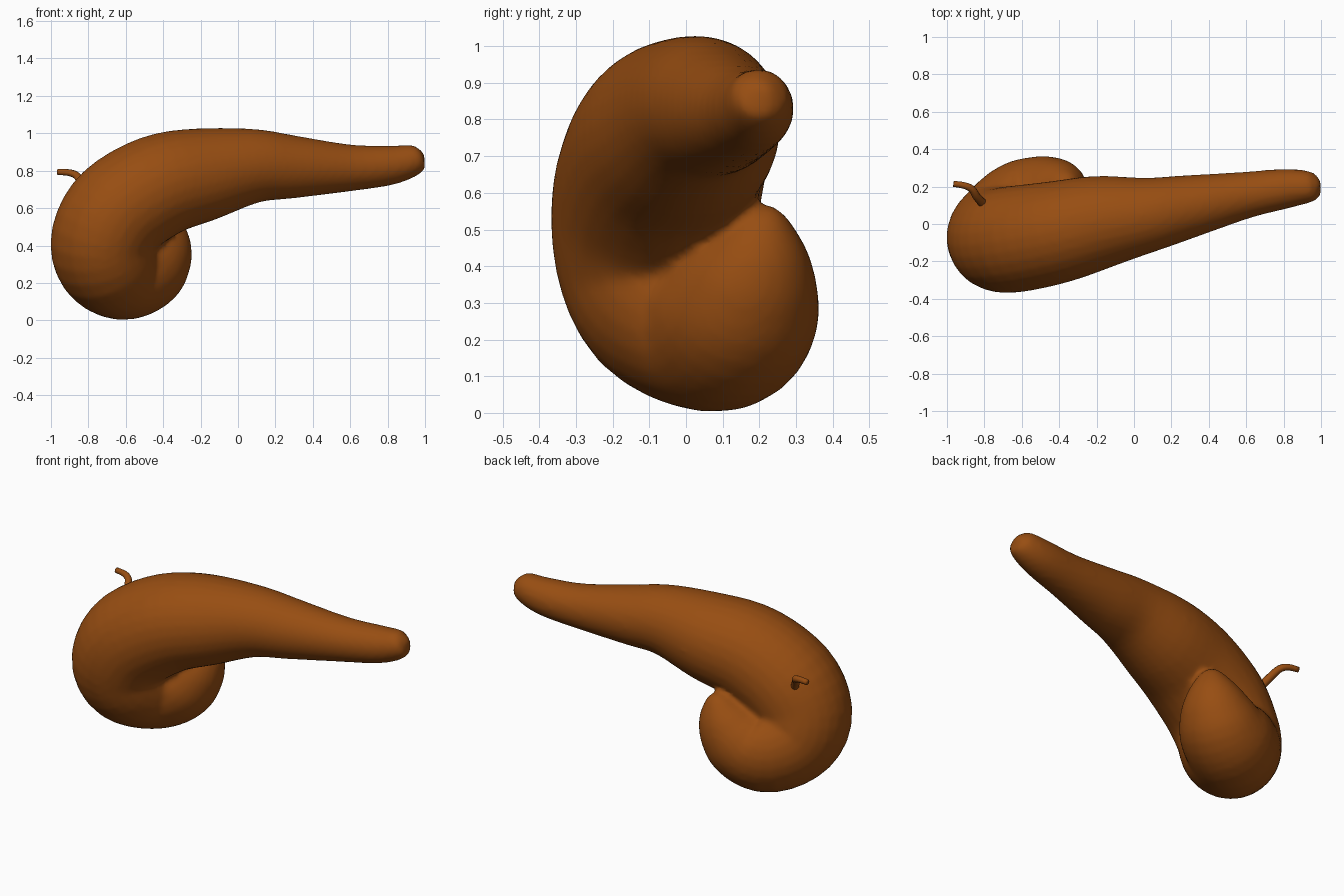
import bpy, bmesh, math
from mathutils import Vector

if "Cube" in bpy.data.objects:
    bpy.data.objects.remove(bpy.data.objects["Cube"])

brown = bpy.data.materials.new("warm brown")
brown.diffuse_color = (0.31, 0.075, 0.006, 1)
brown.use_nodes = True
brown.node_tree.nodes["Principled BSDF"].inputs["Base Color"].default_value = brown.diffuse_color


def spline(p, n):
    """Catmull-Rom through (x, y, z, radius) points, n steps per span."""
    p = [Vector(q) for q in p]
    p = [p[0] * 2 - p[1]] + p + [p[-1] * 2 - p[-2]]
    out = []
    for i in range(1, len(p) - 2):
        a, b, c, d = p[i - 1:i + 3]
        for k in range(n):
            t = k / n
            out.append(0.5 * (2 * b + (c - a) * t + (2 * a - 5 * b + 4 * c - d) * t * t
                              + (3 * b - a - 3 * c + d) * t ** 3))
    return out + [p[-2]]


def sweep(name, path, sides, steps):
    """Round tube of changing radius along a path."""
    pts = spline(path, steps)
    bm = bmesh.new()
    rings, side = [], None
    for i, q in enumerate(pts):
        a, b = pts[max(i - 1, 0)], pts[min(i + 1, len(pts) - 1)]
        t = (b.xyz - a.xyz).normalized()
        ref = side if side else Vector((0, 1, 0))
        side = (ref - t * ref.dot(t)).normalized()
        up = t.cross(side)
        r = max(q.w, 0.003)
        rings.append([bm.verts.new(q.xyz + r * (side * math.cos(u) + up * math.sin(u)))
                      for u in (2 * math.pi * k / sides for k in range(sides))])
    for r0, r1 in zip(rings, rings[1:]):
        for k in range(sides):
            j = (k + 1) % sides
            bm.faces.new((r0[k], r0[j], r1[j], r1[k]))
    bm.faces.new(rings[0])
    bm.faces.new(rings[-1])
    bmesh.ops.recalc_face_normals(bm, faces=bm.faces)
    me = bpy.data.meshes.new(name)
    bm.to_mesh(me)
    bm.free()
    me.materials.append(brown)
    me.polygons.foreach_set("use_smooth", [True] * len(me.polygons))
    ob = bpy.data.objects.new(name, me)
    bpy.context.collection.objects.link(ob)
    return ob


# Curled, tapering body: thin tip, thick bend, hooked end
body = sweep("curled_body", [
    (1.0, .205, .875, 0), (.985, .205, .872, .045), (.95, .20, .86, .08), (.82, .19, .83, .105),
    (.6, .155, .815, .125), (.3, .095, .82, .168), (.08, .05, .825, .20),
    (-.18, .01, .78, .25), (-.42, -.045, .72, .275), (-.63, -.08, .59, .285),
    (-.72, -.08, .44, .28), (-.70, -.03, .32, .275), (-.61, .08, .255, .255),
    (-.50, .135, .285, .235), (-.43, .17, .36, .20), (-.385, .195, .44, .15),
    (-.355, .21, .515, .085), (-.34, .215, .55, .04), (-.335, .215, .56, 0)], 28, 4)
rm = body.modifiers.new("merge folds", 'REMESH')
rm.mode = 'VOXEL'
rm.voxel_size = 0.016
rm.use_smooth_shade = True
sm = body.modifiers.new("soften", 'SMOOTH')
sm.factor = 0.5
sm.iterations = 5

# Small bent stalk on the back of the bend
sweep("stalk", [
    (-.79, .09, .66, .024), (-.84, .145, .74, .022), (-.865, .185, .775, .02),
    (-.905, .205, .79, .018), (-.965, .215, .793, .016)], 10, 3)
